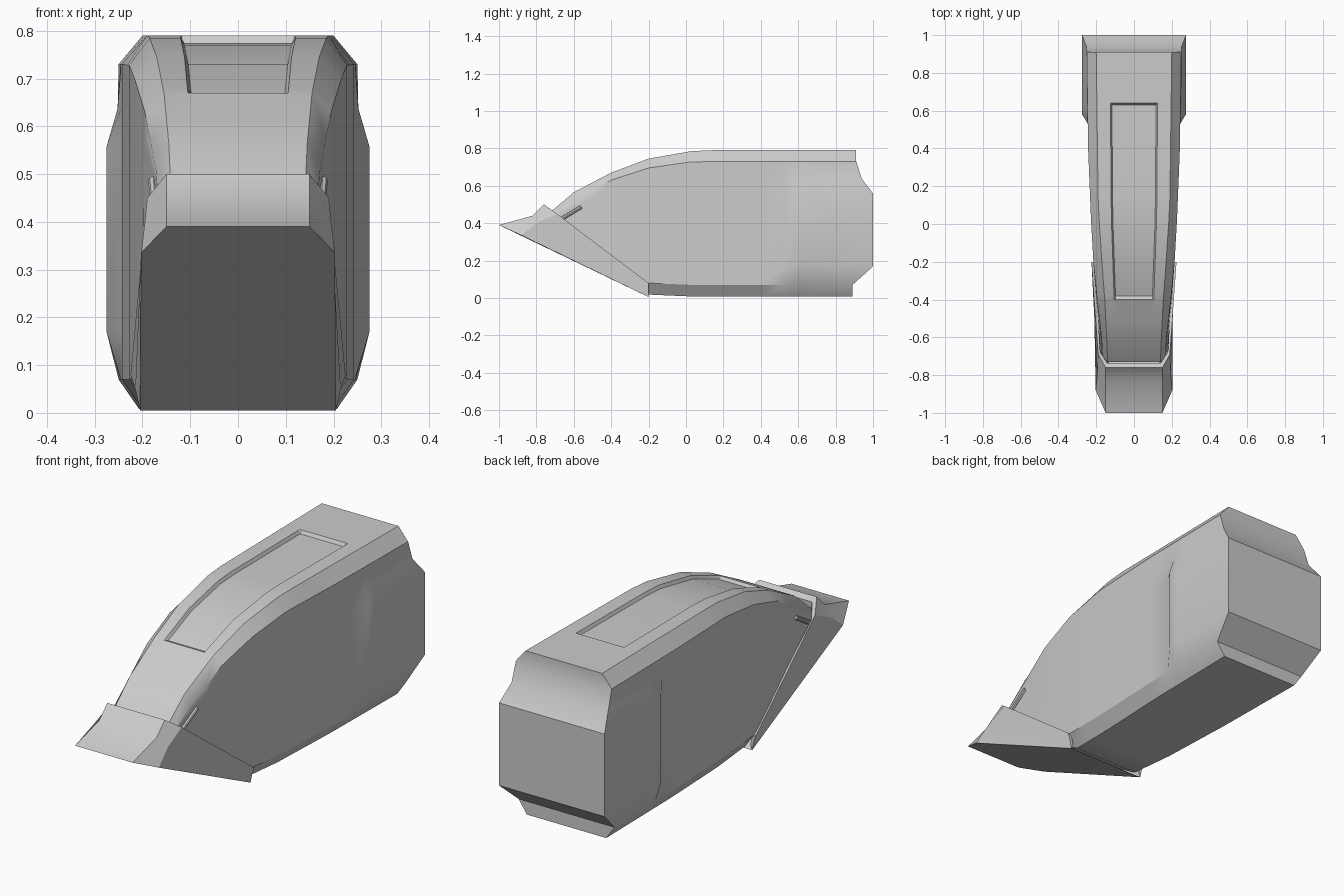
import bpy, bmesh, math
from mathutils import Vector

if "Cube" in bpy.data.objects:
    bpy.data.objects.remove(bpy.data.objects["Cube"])


def lerp(table, y):
    """Interpolate a (y, x, z) table at station y."""
    if y <= table[0][0]:
        return table[0][1:]
    for a, b in zip(table, table[1:]):
        if y <= b[0]:
            t = (y - a[0]) / (b[0] - a[0])
            return tuple(p + (q - p) * t for p, q in zip(a[1:], b[1:]))
    return table[-1][1:]


def finish(name, bm, angle=30):
    bmesh.ops.recalc_face_normals(bm, faces=bm.faces)
    me = bpy.data.meshes.new(name)
    bm.to_mesh(me)
    bm.free()
    ob = bpy.data.objects.new(name, me)
    bpy.context.collection.objects.link(ob)
    bpy.ops.object.select_all(action='DESELECT')
    ob.select_set(True)
    bpy.context.view_layer.objects.active = ob
    bpy.ops.object.shade_smooth_by_angle(angle=math.radians(angle))
    return ob


def mirrored(points):
    """Half section plus its mirror image, running right to left."""
    return points + [(-x, y, z) for x, y, z in reversed(points)]


def strip(bm, a, b, closed=False):
    n = len(a)
    for i in range(n if closed else n - 1):
        j = (i + 1) % n
        bm.faces.new((a[i], a[j], b[j], b[i]))


# Cabin guide rails: roof edge, shoulder, sill (y, x, z)
roof = [(-.73, .14, .455), (-.6, .145, .565), (-.4, .155, .67), (-.2, .17, .745),
        (.03, .185, .785), (.14, .19, .79), (.91, .2, .79)]
shoulder = [(-.73, .165, .42), (-.6, .172, .51), (-.4, .195, .63), (-.2, .215, .695),
            (.03, .228, .728), (.4, .243, .73), (.91, .25, .73)]
sill = [(-.73, .165, .37), (-.6, .178, .32), (-.4, .2, .2), (-.2, .215, .08),
        (.03, .228, .07), (.4, .243, .07), (.91, .25, .07)]


def section(y):
    (tx, tz), (sx, sz), (lx, lz) = lerp(roof, y), lerp(shoulder, y), lerp(sill, y)
    bulge = min(max((y - .53) / .05, 0), 1)

    def side(f, x_rear):
        x = lx + (sx - lx) * f
        return (x + (x_rear - x) * bulge, y, lz + (sz - lz) * f)

    px = lerp([(-.4, .105, 0), (.03, .12, 0), (.64, .125, 0)], y)[0]
    depth = .015 if -.39 < y < .635 else 0
    return mirrored([(lx - .043, y, lz - .062), (lx, y, lz), side(.15, .275),
                     side(.74, .275), side(.86, .252), (sx, y, sz), (tx, y, tz),
                     (px, y, tz), (px - .008, y, tz - depth)])


# Cabin body with recessed roof panel and bulged rear sides
bm = bmesh.new()
stations = [-.73, -.6, -.5, -.4, -.38, -.2, -.08, .03, .14, .4, .53, .58, .63, .64, .91]
rings = []
rear_y = [.89, .89, 1, 1, .94, .91, .91, .91, .91]
for y in stations:
    pts = section(y)
    if y == stations[-1]:
        pts = [(x, ry, z) for (x, _, z), ry in zip(pts, rear_y + rear_y[::-1])]
    rings.append([bm.verts.new(p) for p in pts])
for a, b in zip(rings, rings[1:]):
    strip(bm, a, b, closed=True)
bm.faces.new(rings[0])
end = rings[-1]
strip(bm, end[:7], end[:-8:-1])
# Clip the panel's rear corners so the side opening is chamfered
finish("cabin_body", bm, 32)

# Nose collar wrapping the lower front of the cabin
bm = bmesh.new()
bands = [
    [(.205, -.2, .005), (.203, -.88, .335), (.15, -1, .39)],
    [(.215, -.2, .05), (.195, -.8, .40), (.15, -.82, .44)],
    [(.225, -.2, .08), (.19, -.69, .45), (.15, -.76, .5)],
    [(.205, -.2, .07), (.178, -.68, .43), (.143, -.735, .483)],
    [(.195, -.2, .03), (.165, -.68, .36), (.13, -.74, .41)],
]
rows = [[bm.verts.new(p) for p in mirrored(b)] for b in bands]
for a, b in zip(rows, rows[1:]):
    strip(bm, a, b)
bm.faces.new(rows[0])
for i in (0, -1):
    bm.faces.new([r[i] for r in rows])
finish("nose_collar", bm, 32)

# Small rods either side of the windscreen base
for s, label in ((1, "right"), (-1, "left")):
    a, b = Vector((s * .172, -.67, .42)), Vector((s * .178, -.56, .487))
    bpy.ops.mesh.primitive_cylinder_add(vertices=8, radius=.01, depth=(b - a).length,
                                        location=(a + b) / 2,
                                        rotation=(b - a).to_track_quat('Z', 'Y').to_euler())
    bpy.context.object.name = "screen_rod_" + label
